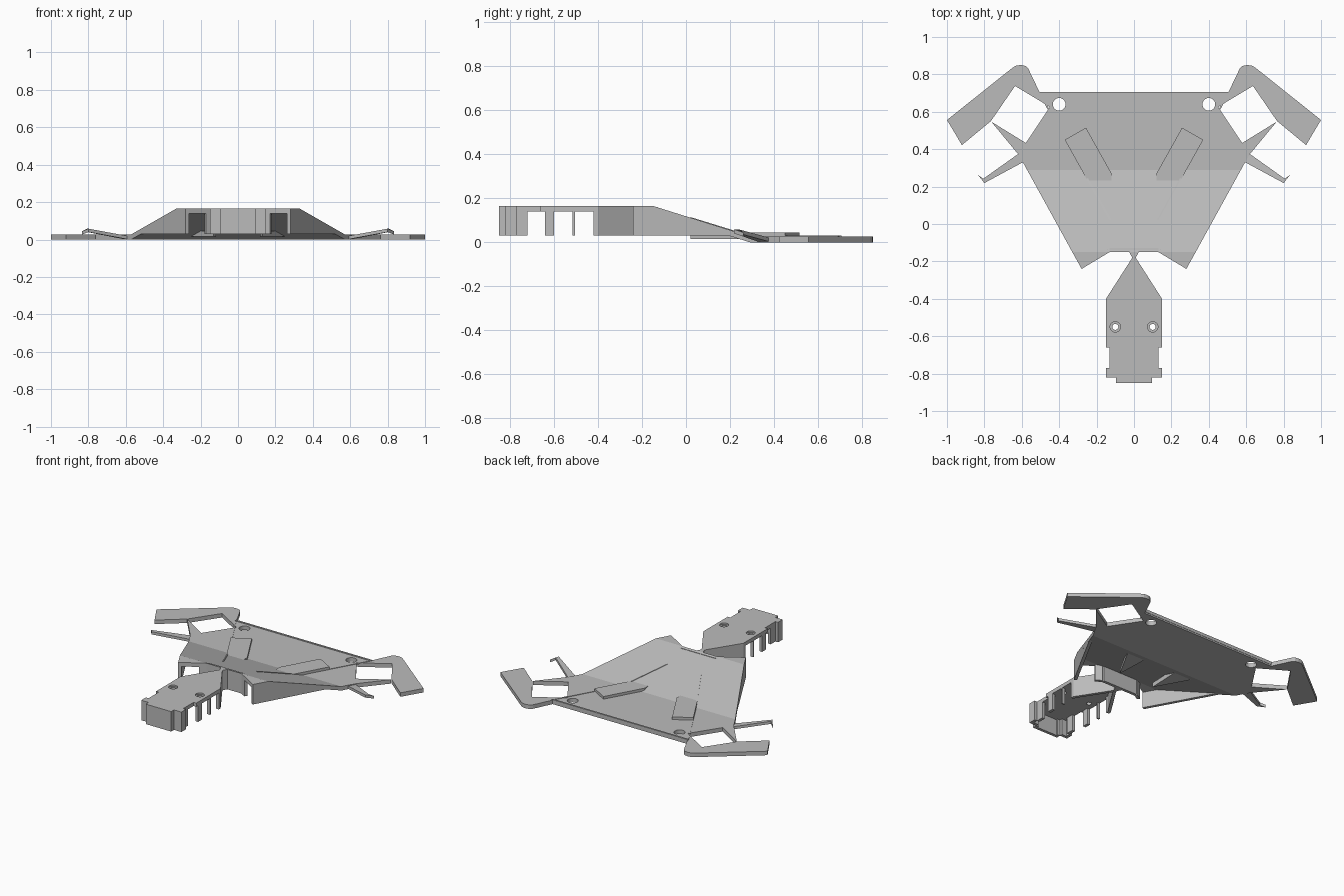
import bpy, bmesh
from mathutils import Vector

cube = bpy.data.objects.get("Cube")
if cube:
    bpy.data.objects.remove(cube)

grey = bpy.data.materials.new("plain grey")
grey.use_nodes = True
grey.diffuse_color = (0.5, 0.5, 0.5, 1)
grey.node_tree.nodes["Principled BSDF"].inputs["Base Color"].default_value = (0.5, 0.5, 0.5, 1)

THICK = 0.027
HIGH = 0.165
LOW_WALL = 0.03
RAMP_FRONT, RAMP_BACK = -0.15, 0.29


def deck_top(x, y):
    t = (RAMP_BACK - y) / (RAMP_BACK - RAMP_FRONT)
    return THICK + (HIGH - THICK) * min(1, max(0, t))


def finish(name, bm):
    bmesh.ops.recalc_face_normals(bm, faces=bm.faces)
    mesh = bpy.data.meshes.new(name)
    bm.to_mesh(mesh)
    bm.free()
    mesh.materials.append(grey)
    obj = bpy.data.objects.new(name, mesh)
    bpy.context.collection.objects.link(obj)
    return obj


def plate(name, polygons, top, thick=THICK):
    """Mirrored sheet: half outlines in plan, lifted by top(x, y), given a thickness."""
    bm = bmesh.new()
    seen = {}

    def vert(x, y, side):
        key = (round(x * side, 4) + 0.0, round(y, 4))
        if key not in seen:
            seen[key] = bm.verts.new((x * side, y, top(x, y)))
        return seen[key]

    for side in (1, -1):
        for poly in polygons:
            bm.faces.new([vert(x, y, side) for x, y in poly[::side]])
    lower = bmesh.ops.extrude_face_region(bm, geom=bm.faces[:], use_keep_orig=True)
    for v in lower["geom"]:
        if isinstance(v, bmesh.types.BMVert):
            v.co.z -= thick
    return finish(name, bm)


def walls(name, paths, bottom, top, thick):
    """Mirrored upright strips along plan paths, thickened to the left of travel."""
    bm = bmesh.new()
    for side in (1, -1):
        for path in paths:
            for a, b in zip(path, path[1:]):
                a, b = Vector(a), Vector(b)
                d = (b - a).normalized()
                n = Vector((-d.y, d.x)) * thick
                plan = [a, b, b + n, a + n]
                lo = [bm.verts.new((p.x * side, p.y, bottom(p.x, p.y))) for p in plan]
                hi = [bm.verts.new((p.x * side, p.y, top(p.x, p.y))) for p in plan]
                bm.faces.new(lo)
                bm.faces.new(hi)
                for i in range(4):
                    j = (i + 1) % 4
                    bm.faces.new((lo[i], lo[j], hi[j], hi[i]))
    return finish(name, bm)


def drill(obj, x, y, radius, z, depth):
    """Cut a pair of round holes."""
    for side in (1, -1):
        bpy.ops.mesh.primitive_cylinder_add(vertices=32, radius=radius, depth=depth,
                                            location=(x * side, y, z))
        cutter = bpy.context.object
        cutter.hide_render = True
        mod = obj.modifiers.new("hole", "BOOLEAN")
        mod.operation = "DIFFERENCE"
        mod.solver = "EXACT"
        mod.object = cutter
        bpy.context.view_layer.objects.active = obj
        bpy.ops.object.modifier_apply(modifier=mod.name)
        bpy.data.objects.remove(cutter)


def level(z):
    return lambda x, y: z


# Hull sheet: front horns, sloping middle, flat rear, rear arms and side struts
horn = [(0.28, -0.24), (0.33, -0.15), (0.13, -0.15)]
ramp = [(0, -0.15), (0.025, -0.15), (0.13, -0.15), (0.33, -0.15), (0.572, 0.29), (0, 0.29)]
rear = [(0, 0.29), (0.572, 0.29), (0.594, 0.33), (0.62, 0.374), (0.578, 0.433),
        (0.45, 0.626), (0.505, 0.705), (0, 0.705)]
arm = [(0.45, 0.626), (0.636, 0.738), (0.765, 0.55), (0.92, 0.422), (1, 0.556),
       (0.65, 0.835), (0.63, 0.847), (0.605, 0.85), (0.58, 0.845), (0.565, 0.83),
       (0.505, 0.705)]
strut = [(0.578, 0.433), (0.62, 0.374), (0.763, 0.547)]
hull = plate("hull_deck", [horn, ramp, rear, arm, strut], deck_top)
drill(hull, 0.4, 0.64, 0.034, 0, 0.2)

# Upswept side spikes with a hooked tip
spike = [(0.594, 0.33), (0.8, 0.219), (0.834, 0.262), (0.806, 0.242), (0.62, 0.374)]


def spike_top(x, y):
    return 0.02 + 0.038 * min(1, max(0, (x - 0.61) / 0.19)) - max(0, x - 0.806) * 0.5


plate("side_spikes", [spike], spike_top, 0.018)

# Skirts below the hull edges
walls("hull_side_skirts", [[(0.28, -0.24), (0.33, -0.15), (0.525, 0.205)]],
      level(LOW_WALL), lambda x, y: max(LOW_WALL + 0.001, deck_top(x, y) - 0.004), 0.02)
walls("hull_front_skirt", [[(0, -0.15), (0.13, -0.15), (0.17, -0.174)]],
      level(LOW_WALL), level(HIGH - 0.004), 0.02)

# Raised bars and thin seams on the deck
bar = [(0.13, 0.02), (0.37, 0.45), (0.257, 0.515), (0.12, 0.27)]
plate("raised_bars", [bar], level(0.045), 0.03)
walls("diagonal_seams", [[(0.13, 0.02), (0.28, 0.29), (0.505, 0.69)]],
      lambda x, y: deck_top(x, y) - 0.005, lambda x, y: deck_top(x, y) + 0.003, 0.008)
walls("rear_seam", [[(0, 0.695), (0.51, 0.695)]], level(0.01), level(THICK + 0.004), 0.012)

# Nose: top plate, with a narrow bridge to the hull
side = [(0.012, -0.185), (0.15, -0.4), (0.15, -0.66), (0.13, -0.66), (0.13, -0.77),
        (0.15, -0.77), (0.15, -0.82), (0.095, -0.82), (0.095, -0.85)]
nose = plate("nose_plate", [[(0, -0.185)] + side + [(0, -0.85)]], level(HIGH), 0.025)
drill(nose, 0.1, -0.55, 0.028, HIGH, 0.02)
drill(nose, 0.1, -0.55, 0.016, HIGH, 0.2)
plate("nose_bridge", [[(0, -0.19), (0.012, -0.19), (0.012, -0.175), (0.025, -0.15), (0, -0.15)]],
      level(HIGH), HIGH - LOW_WALL)

# Nose walls with open windows between the posts
front = [(0, -0.85), (0.095, -0.85), (0.095, -0.82), (0.15, -0.82), (0.15, -0.77),
         (0.13, -0.77), (0.13, -0.72)]
posts = [[(0.15, -0.64), (0.15, -0.6)], [(0.15, -0.515), (0.15, -0.505)]]
back = [(0.15, -0.42), (0.15, -0.4), (0.012, -0.185)]
walls("nose_walls", [front, back] + posts, level(LOW_WALL), level(HIGH - 0.004), 0.02)
